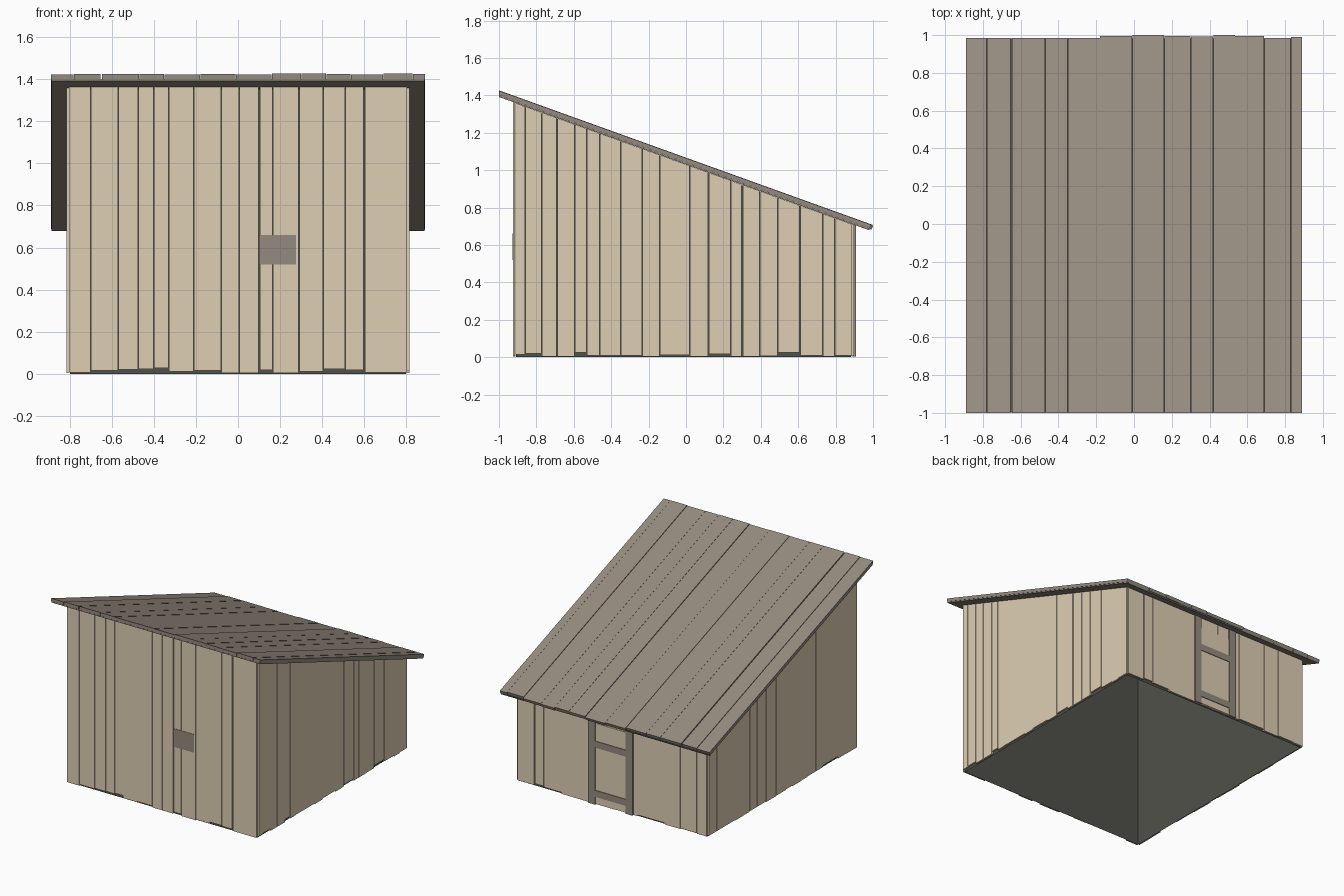
import bpy
import bmesh
import random

random.seed(4)
if "Cube" in bpy.data.objects:
    bpy.data.objects.remove(bpy.data.objects["Cube"])


def make_material(name, hex_code):
    def linear(i):
        c = int(hex_code[i:i + 2], 16) / 255
        return c / 12.92 if c < 0.04045 else ((c + 0.055) / 1.055) ** 2.4
    color = (linear(0), linear(2), linear(4), 1)
    mat = bpy.data.materials.new(name)
    mat.use_nodes = True
    mat.diffuse_color = color
    bsdf = mat.node_tree.nodes["Principled BSDF"]
    bsdf.inputs["Base Color"].default_value = color
    bsdf.inputs["Roughness"].default_value = 0.9
    return mat


PALE = make_material("pale wood", "dfcfb5")
BROWN = make_material("grey brown wood", "958b80")
DARK = make_material("dark backing", "50514a")

# Main dimensions
WALL_X, FRONT_Y, BACK_Y = 0.815, -0.925, 0.897
THICK = 0.012
SHELL_INSET = THICK + 0.004


def roof_top(y):
    return 1.425 - 0.36 * (y + 1)


def roof_under(y):
    return roof_top(y) - 0.034


def sheet_top(y):
    return roof_under(y) + 0.008


def wall_top(y):
    return roof_under(y) - 0.001


def flat(z):
    return lambda y: z


def slab(bm, x0, x1, y0, y1, low, high, undercut=0):
    """Box whose bottom and top follow heights given as functions of y."""
    ring = [(x0, y0), (x1, y0), (x1, y1), (x0, y1)]
    bottom = []
    for x, y in ring:
        yb = y - undercut if y == y1 else y
        bottom.append(bm.verts.new((x, yb, low(yb))))
    top = [bm.verts.new((x, y, high(y))) for x, y in ring]
    faces = [bm.faces.new(bottom[::-1]), bm.faces.new(top)]
    for i in range(4):
        j = (i + 1) % 4
        faces.append(bm.faces.new((bottom[i], bottom[j], top[j], top[i])))
    return faces


def finish(name, bm, *mats):
    bmesh.ops.recalc_face_normals(bm, faces=bm.faces)
    mesh = bpy.data.meshes.new(name)
    bm.to_mesh(mesh)
    bm.free()
    for mat in mats:
        mesh.materials.append(mat)
    bpy.context.collection.objects.link(bpy.data.objects.new(name, mesh))


def block(name, mat, *args):
    bm = bmesh.new()
    slab(bm, *args)
    finish(name, bm, mat)


def spans(edges, wide=(), narrow=0.0013):
    """Neighbouring plank limits, with a narrow or a wide gap at each seam."""
    def gap(e):
        return 0.0035 if e in wide else narrow
    return [(a + gap(a), b - gap(b)) for a, b in zip(edges, edges[1:])]


def random_feet(count):
    return [random.choice((0.004, 0.006, 0.01, 0.015, 0.022)) for _ in range(count)]


# Dark shell behind the planks, open underneath
bm = bmesh.new()
faces = slab(bm, -WALL_X + SHELL_INSET, WALL_X - SHELL_INSET, FRONT_Y + SHELL_INSET,
             BACK_Y - SHELL_INSET, flat(0), lambda y: wall_top(y) - 0.004)
bmesh.ops.recalc_face_normals(bm, faces=bm.faces)
bmesh.ops.delete(bm, geom=[faces[0]], context="FACES_ONLY")
finish("inner_shell", bm, DARK)

# Front planks
front_seams = [-0.805, -0.70, -0.57, -0.475, -0.40, -0.33, -0.21, -0.08, 0.005, 0.10,
               0.165, 0.29, 0.405, 0.51, 0.60, 0.805]
front_feet = [0.005, 0.015, 0.02, 0.022, 0.028, 0.01, 0.015, 0.004, 0.004, 0.018,
              0.004, 0.01, 0.022, 0.018, 0.006]
bm = bmesh.new()
for (a, b), foot in zip(spans(front_seams, (0.10, 0.60)), front_feet):
    slab(bm, a, b, FRONT_Y, FRONT_Y + THICK, flat(foot), wall_top)
finish("front_wall_planks", bm, PALE)

# Back planks
back_seams = [-0.805, -0.72, -0.58, -0.45, -0.31, -0.22, -0.02, 0.18, 0.31, 0.43,
              0.58, 0.66, 0.805]
bm = bmesh.new()
for (a, b), foot in zip(spans(back_seams, (0.58, 0.66)), random_feet(12)):
    slab(bm, a, b, BACK_Y - THICK, BACK_Y, flat(foot), wall_top)
finish("back_wall_planks", bm, PALE)

# Side planks, tops cut along the roof slope
left_seams = [-0.912, -0.86, -0.77, -0.69, -0.595, -0.53, -0.46, -0.35, -0.235, -0.14,
              0.02, 0.12, 0.24, 0.30, 0.395, 0.49, 0.61, 0.73, 0.795, 0.89]
left_feet = [0.015, 0.02, 0.004, 0.004, 0.024, 0.008, 0.01, 0.01, 0.004, 0.012,
             0.004, 0.018, 0.004, 0.004, 0.006, 0.025, 0.01, 0.003, 0.008]
right_seams = [-0.912, -0.77, -0.68, -0.59, -0.50, -0.41, -0.31, -0.22, -0.13, -0.05,
               0.07, 0.19, 0.30, 0.39, 0.48, 0.57, 0.66, 0.79, 0.89]
for name, side, seams, feet in (("left", 1, left_seams, left_feet),
                                ("right", -1, right_seams, random_feet(18))):
    bm = bmesh.new()
    xs = sorted((side * WALL_X, side * (WALL_X - THICK)))
    for (a, b), foot in zip(spans(seams, (-0.69, 0.12, 0.30, 0.61, 0.89)), feet):
        slab(bm, *xs, a, b, flat(foot), wall_top)
    finish(name + "_wall_planks", bm, PALE)

# Roof sheet, dark only where it shows between the planks
bm = bmesh.new()
faces = slab(bm, -0.887, 0.887, -0.999, 0.982, roof_under, sheet_top, 0.003)
faces[1].material_index = 1
finish("roof_sheet", bm, BROWN, DARK)

# Roof planks with slightly uneven ends
roof_seams = [-0.89, -0.78, -0.65, -0.47, -0.35, -0.18, -0.01, 0.16, 0.30, 0.42,
              0.535, 0.69, 0.83, 0.89]
back_ends = [0.985] * 5 + [0.995, 1, 0.996, 0.993, 1, 0.995, 0.985, 0.99]
bm = bmesh.new()
for (a, b), end in zip(spans(roof_seams, (-0.65,), 0.001), back_ends):
    lift = random.uniform(-0.003, 0.002)
    slab(bm, a, b, -1, end, lambda y: sheet_top(y) + 0.0005,
         lambda y: roof_top(y) + lift, 0.008)
finish("roof_planks", bm, BROWN)

# Small plate on the front wall
block("front_plate", BROWN, 0.10, 0.275, FRONT_Y - 0.003, FRONT_Y + 0.002,
      flat(0.52), flat(0.66))

# Back door: panel, posts and rails
DOOR_R, DOOR_L, POST = -0.18, 0.195, 0.058
block("door_panel", PALE, DOOR_R + POST, DOOR_L - POST, BACK_Y - 0.004, BACK_Y + 0.004,
      flat(0.01), flat(0.625))
for name, x in (("door_post_right", DOOR_R), ("door_post_left", DOOR_L - POST)):
    block(name, BROWN, x, x + POST, BACK_Y - 0.004, BACK_Y + 0.011, flat(0.003), wall_top)
for name, z in (("lower", 0.062), ("upper", 0.44)):
    block("door_rail_" + name, BROWN, DOOR_R + POST, DOOR_L - POST,
          BACK_Y - 0.004, BACK_Y + 0.009, flat(z), flat(z + 0.05))
